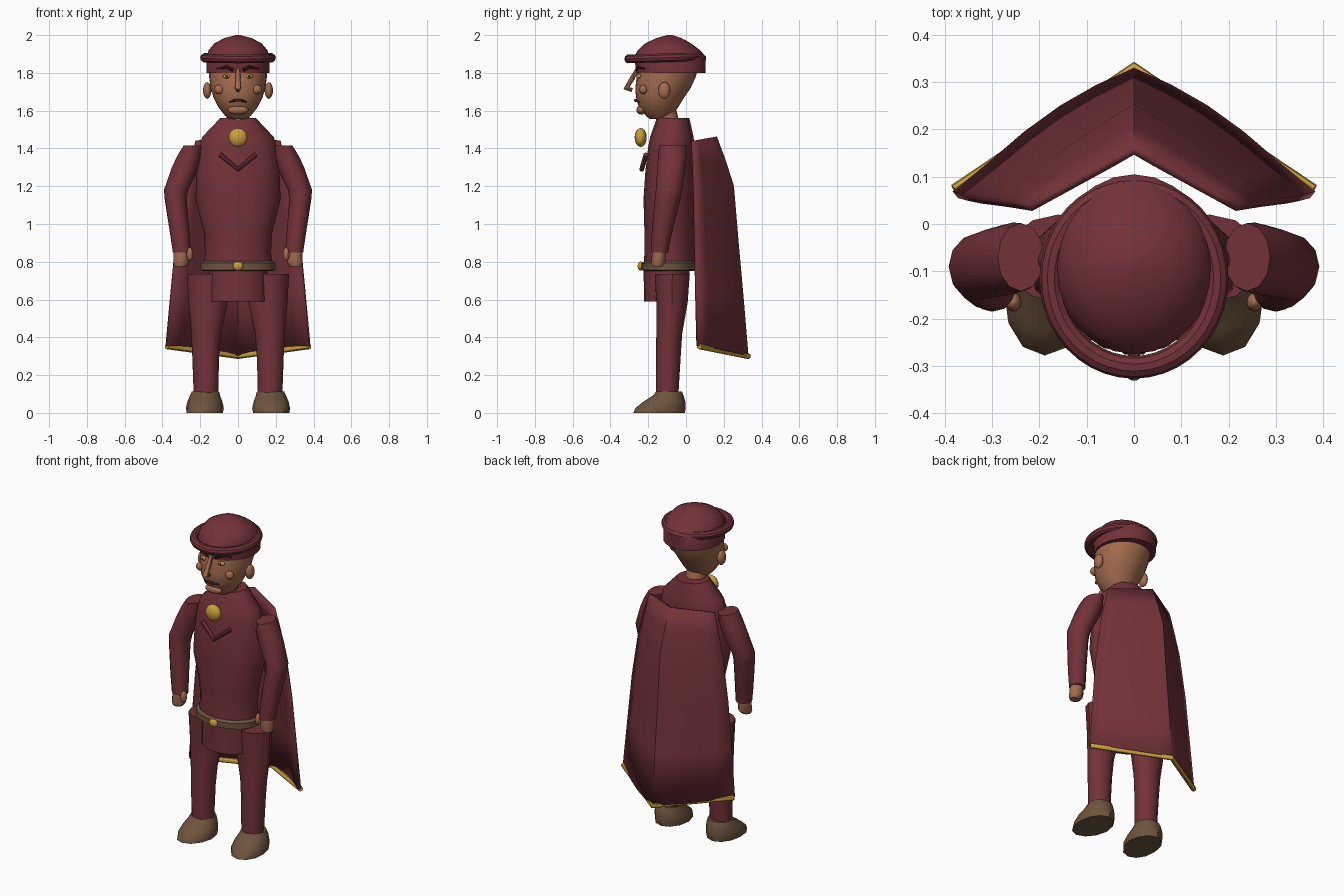
import bpy, bmesh, math
from mathutils import Vector

if "Cube" in bpy.data.objects:
    bpy.data.objects.remove(bpy.data.objects["Cube"])


def material(name, rgb):
    m = bpy.data.materials.new(name)
    m.diffuse_color = (*rgb, 1)
    m.use_nodes = True
    m.node_tree.nodes["Principled BSDF"].inputs["Base Color"].default_value = m.diffuse_color
    return m


MAROON = material("maroon_cloth", (0.17, 0.032, 0.04))
DARK = material("dark_hair", (0.06, 0.012, 0.015))
SKIN = material("skin", (0.37, 0.15, 0.078))
LEATHER = material("brown_leather", (0.155, 0.09, 0.048))
GOLD = material("gold", (0.58, 0.34, 0.045))


def finish(name, bm, mat):
    bmesh.ops.recalc_face_normals(bm, faces=bm.faces)
    me = bpy.data.meshes.new(name)
    bm.to_mesh(me)
    bm.free()
    me.materials.append(mat)
    ob = bpy.data.objects.new(name, me)
    bpy.context.collection.objects.link(ob)
    return ob


def loft(name, rings, mat, n=16):
    """Skin stacked ellipses given as (z, x0, x1, y0, y1) extents."""
    bm = bmesh.new()
    loops = []
    for z, x0, x1, y0, y1 in rings:
        cx, cy, rx, ry = (x0 + x1) / 2, (y0 + y1) / 2, (x1 - x0) / 2, (y1 - y0) / 2
        loops.append([bm.verts.new((cx + rx * math.cos(2 * math.pi * i / n),
                                    cy + ry * math.sin(2 * math.pi * i / n), z)) for i in range(n)])
    for a, b in zip(loops, loops[1:]):
        for i in range(n):
            j = (i + 1) % n
            bm.faces.new((a[i], a[j], b[j], b[i]))
    bm.faces.new(loops[0])
    bm.faces.new(loops[-1])
    return finish(name, bm, mat)


def ball(name, loc, size, mat, rot=(0, 0, 0)):
    bm = bmesh.new()
    bmesh.ops.create_uvsphere(bm, u_segments=16, v_segments=10, radius=1)
    ob = finish(name, bm, mat)
    ob.location, ob.scale, ob.rotation_euler = loc, size, rot
    return ob


def tube(name, pts, r, mat, closed=False, radii=None, poly_res=3):
    cu = bpy.data.curves.new(name, 'CURVE')
    cu.dimensions = '3D'
    cu.bevel_depth, cu.bevel_resolution, cu.use_fill_caps = r, poly_res, True
    sp = cu.splines.new('POLY')
    sp.points.add(len(pts) - 1)
    for i, p in enumerate(pts):
        sp.points[i].co = (*p, 1)
        sp.points[i].radius = radii[i] if radii else 1
    sp.use_cyclic_u = closed
    tmp = bpy.data.objects.new(name + "_path", cu)
    bpy.context.collection.objects.link(tmp)
    bpy.context.view_layer.update()
    me = bpy.data.meshes.new_from_object(tmp)
    bpy.data.objects.remove(tmp)
    bm = bmesh.new()
    bm.from_mesh(me)
    me.materials.clear()
    return finish(name, bm, mat)


def oval(cy, rx, ry, z, tilt=0.0, n=40):
    return [(rx * math.cos(t), cy + ry * math.sin(t), z + tilt * math.sin(t))
            for t in (2 * math.pi * i / n for i in range(n))]


# Body: tunic, skirt, belt and buckle
loft("tunic", [(0.76, -.185, .185, -.225, .045), (0.85, -.175, .175, -.22, .045),
               (0.95, -.18, .18, -.22, .045), (1.13, -.225, .225, -.225, .05),
               (1.28, -.22, .22, -.215, .05), (1.41, -.205, .205, -.20, .045),
               (1.46, -.19, .19, -.19, .04), (1.56, -.095, .095, -.155, .018)], MAROON)
loft("tunic_skirt", [(0.59, -.155, .155, -.222, .01), (0.78, -.155, .155, -.225, .02)], MAROON)
loft("neck", [(1.52, -.06, .06, -.15, -.03), (1.60, -.06, .06, -.17, -.05)], SKIN)
belt = loft("belt", [(0.752, -.185, .185, -.222, .042), (0.757, -.198, .198, -.237, .053),
                     (0.793, -.198, .198, -.237, .053), (0.803, -.185, .185, -.222, .042)], LEATHER, 24)
ball("buckle", (0, -.24, .777), (.028, .016, .024), GOLD)

# Chest: brooch and chevron
ball("brooch", (0, -.24, 1.458), (.05, .032, .05), GOLD)
tube("chest_chevron", [(-.095, -.212, 1.368), (0, -.234, 1.29), (.095, -.212, 1.368)], .013, MAROON)

# Head
loft("head", [(1.555, -.045, .045, -.19, -.08), (1.575, -.07, .07, -.215, -.07),
              (1.62, -.105, .105, -.25, -.04), (1.67, -.13, .13, -.265, -.01),
              (1.72, -.145, .145, -.268, .025), (1.78, -.153, .153, -.262, .052),
              (1.85, -.153, .153, -.25, .07)], SKIN, 24)
tube("nose", [(0, -.255, 1.825), (0, -.285, 1.77), (0, -.315, 1.72), (0, -.285, 1.708)],
     .018, SKIN, radii=[.55, .75, 1, .6])
tube("moustache", [(-.045, -.248, 1.645), (-.018, -.268, 1.655), (.018, -.268, 1.655),
                   (.045, -.248, 1.645)], .008, DARK, radii=[.5, 1, 1, .5])
ball("lower_lip", (0, -.238, 1.603), (.055, .024, .024), SKIN)

# Cap: crown and rolled brim
loft("cap_crown", [(1.80, -.168, .168, -.262, .103), (1.885, -.168, .168, -.275, .105),
                   (1.92, -.155, .155, -.255, .075), (1.957, -.125, .125, -.215, .025),
                   (1.985, -.07, .07, -.155, -.025), (2.0, -.012, .012, -.1, -.07)], MAROON, 24)
tube("cap_brim", oval(-.115, .176, .188, 1.88, .006), .024, MAROON, closed=True)

# Paired parts, s = side
for s, side in ((-1, "left"), (1, "right")):
    def pair(name, rings, mat):
        flipped = [(z, min(s * a, s * b), max(s * a, s * b), c, d) for z, a, b, c, d in rings]
        return loft(side + name, flipped, mat, 12)

    pair("_arm", [(0.85, .25, .345, -.185, -.095), (0.95, .257, .36, -.182, -.075),
                  (1.13, .272, .388, -.165, -.03), (1.18, .265, .392, -.16, -.02),
                  (1.30, .205, .35, -.152, -.002), (1.36, .19, .322, -.148, .003),
                  (1.415, .19, .288, -.142, .002)], MAROON)
    pair("_hand", [(0.775, .275, .335, -.178, -.125), (0.79, .262, .342, -.185, -.11),
                   (0.87, .26, .34, -.175, -.105)], SKIN)
    ball(side + "_thumb", (s * .255, -.165, .84), (.017, .02, .036), SKIN)
    pair("_leg", [(0.10, .105, .235, -.16, -.04), (0.30, .10, .242, -.16, -.028),
                  (0.42, .09, .248, -.157, -.02), (0.58, .055, .262, -.157, .008),
                  (0.735, .05, .27, -.165, .02)], MAROON)
    boot = pair("_boot", [(0, .08, .272, -.278, -.006), (.025, .075, .275, -.268, -.002),
                          (.06, .083, .268, -.225, -.004), (.09, .094, .255, -.178, -.012),
                          (.112, .10, .245, -.158, -.022)], LEATHER)
    for v in boot.data.vertices:       # toes turn slightly outward
        v.co.x += s * .10 * max(0, -.15 - v.co.y)

    # Face details
    ball(side + "_eye", (s * .06, -.247, 1.782), (.021, .014, .012), GOLD)
    ball(side + "_pupil", (s * .06, -.259, 1.782), (.007, .004, .008), DARK)
    tube(side + "_eyebrow", [(s * .025, -.26, 1.815), (s * .06, -.253, 1.832),
                             (s * .11, -.215, 1.822)], .010, DARK, radii=[1, 1, .5])
    ball(side + "_cheek", (s * .10, -.225, 1.712), (.026, .022, .025), SKIN)
    ball(side + "_ear", (s * .163, -.115, 1.707), (.022, .032, .044), SKIN)

# Cape: rows of (spine z, edge z, spine y, edge x, edge y), each row a soft V
rows = [(1.46, 1.44, .155, .22, .035), (1.34, 1.33, .20, .25, .04), (1.20, 1.19, .245, .285, .045),
        (0.90, .92, .27, .325, .05), (0.60, .64, .297, .352, .055), (0.30, .355, .322, .378, .062)]
bm = bmesh.new()
COLS = 10
grid = []
for zs, ze, ys, xe, ye in rows:
    row = []
    for i in range(COLS + 1):
        u = 2 * i / COLS - 1
        a = abs(u)
        bulge = .022 * math.sin(math.pi * min(1, a * 1.1)) * (1.46 - zs)
        row.append(bm.verts.new((u * xe, ys + (ye - ys) * a + bulge, zs + (ze - zs) * a)))
    grid.append(row)
for r0, r1 in zip(grid, grid[1:]):
    for i in range(COLS):
        bm.faces.new((r0[i], r0[i + 1], r1[i + 1], r1[i]))
cape = finish("cape", bm, MAROON)
sol = cape.modifiers.new("thickness", 'SOLIDIFY')
sol.thickness, sol.offset = .018, 0
tube("cape_trim", [(-.378, .07, .352), (0, .328, .3), (.378, .07, .352)], .015, GOLD)

# Smooth shading with crisp edges
for ob in bpy.data.objects:
    ob.select_set(ob.type == 'MESH')
bpy.context.view_layer.objects.active = cape
bpy.ops.object.shade_smooth_by_angle(angle=math.radians(35))
